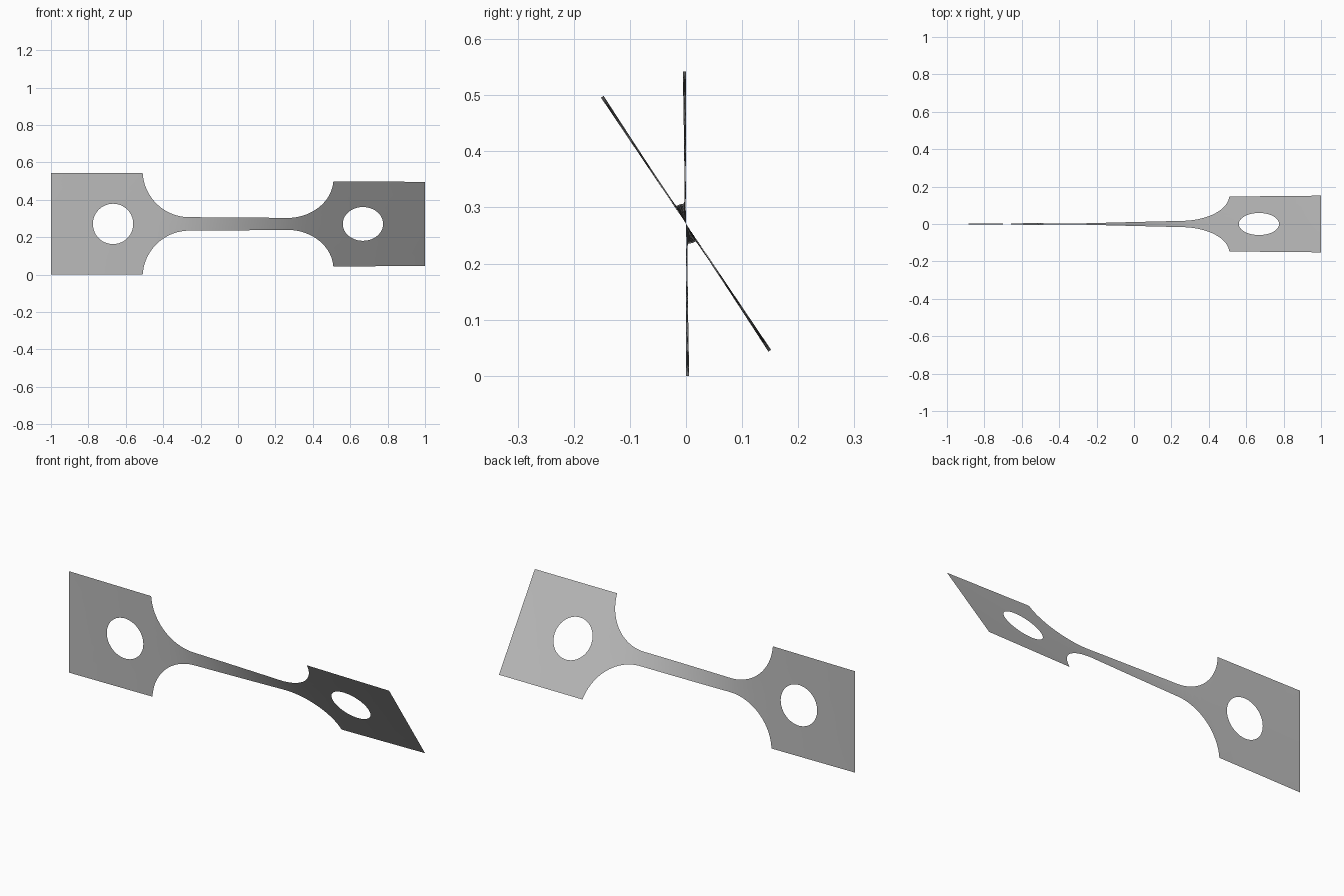
import bpy
import bmesh
from math import sin, cos, pi, radians, sqrt, acos

if "Cube" in bpy.data.objects:
    bpy.data.objects.remove(bpy.data.objects["Cube"], do_unlink=True)

GRIP = 0.271         # half height of the end plates
WAIST = 0.036        # half height of the narrow middle
FILLET = 0.25        # radius of the shoulder arcs
ARC_X = 0.26         # where the shoulder arcs meet the waist
HOLE_X, HOLE_R = 0.668, 0.108
TWIST = radians(34)


def half_height(x):
    """Half height of the flat profile at x."""
    d = abs(x) - ARC_X
    if d <= 0:
        return WAIST
    if d >= FILLET:
        return GRIP
    return min(GRIP, WAIST + FILLET - sqrt(FILLET ** 2 - d * d))


# Twist angle along the length: the narrow parts turn the most
STEPS = 400
angles = [0.0]
for i in range(STEPS):
    x = -1 + 2 * (i + 0.5) / STEPS
    angles.append(angles[-1] + half_height(x) ** -1.4)


def twist_at(x):
    t = min(max((x + 1) / 2 * STEPS, 0), STEPS - 0.001)
    i = int(t)
    a = angles[i] + (angles[i + 1] - angles[i]) * (t - i)
    return TWIST * a / angles[-1]


# One quarter of the outline, then mirrored to the full loop
sweep = acos((WAIST + FILLET - GRIP) / FILLET)
quarter = [(ARC_X + FILLET * sin(sweep * i / 24),
            WAIST + FILLET * (1 - cos(sweep * i / 24))) for i in range(25)]
quarter.append((1.0, GRIP))
upper = [(-x, z) for x, z in reversed(quarter)] + quarter
outline = upper + [(x, -z) for x, z in reversed(upper)]


def circle(cx, n=48):
    return [(cx + HOLE_R * cos(2 * pi * i / n), HOLE_R * sin(2 * pi * i / n))
            for i in range(n)]


# Flat sheet with two round holes
bm = bmesh.new()
for loop in (outline, circle(-HOLE_X), circle(HOLE_X)):
    verts = [bm.verts.new((x, 0, z)) for x, z in loop]
    for a, b in zip(verts, verts[1:] + verts[:1]):
        bm.edges.new((a, b))
bmesh.ops.triangle_fill(bm, edges=bm.edges[:], use_beauty=True, normal=(0, -1, 0))


def cut(point, normal):
    bmesh.ops.bisect_plane(bm, geom=bm.verts[:] + bm.edges[:] + bm.faces[:],
                           plane_co=point, plane_no=normal, dist=0.00001)


# Cross cuts and lengthwise cuts so the sheet can twist smoothly
for i in range(1, 50):
    cut((-1 + 2 * i / 50, 0, 0), (1, 0, 0))
for k in (-0.18, -0.09, 0, 0.09, 0.18):
    cut((0, 0, k), (0, 0, 1))
bm.normal_update()
bmesh.ops.reverse_faces(bm, faces=[f for f in bm.faces if f.normal.y > 0])

# Twist about the long axis
for v in bm.verts:
    a, h = twist_at(v.co.x), v.co.z
    v.co.y = -h * sin(a)
    v.co.z = GRIP + h * cos(a)

mesh = bpy.data.meshes.new("twisted_test_strip")
bm.to_mesh(mesh)
bm.free()
strip = bpy.data.objects.new("twisted_test_strip", mesh)
bpy.context.collection.objects.link(strip)
mesh.shade_smooth()

# Plain grey
grey = bpy.data.materials.new("plain_grey")
grey.use_nodes = True
colour = (0.5, 0.5, 0.5, 1)
grey.diffuse_color = colour
grey.node_tree.nodes["Principled BSDF"].inputs["Base Color"].default_value = colour
mesh.materials.append(grey)
